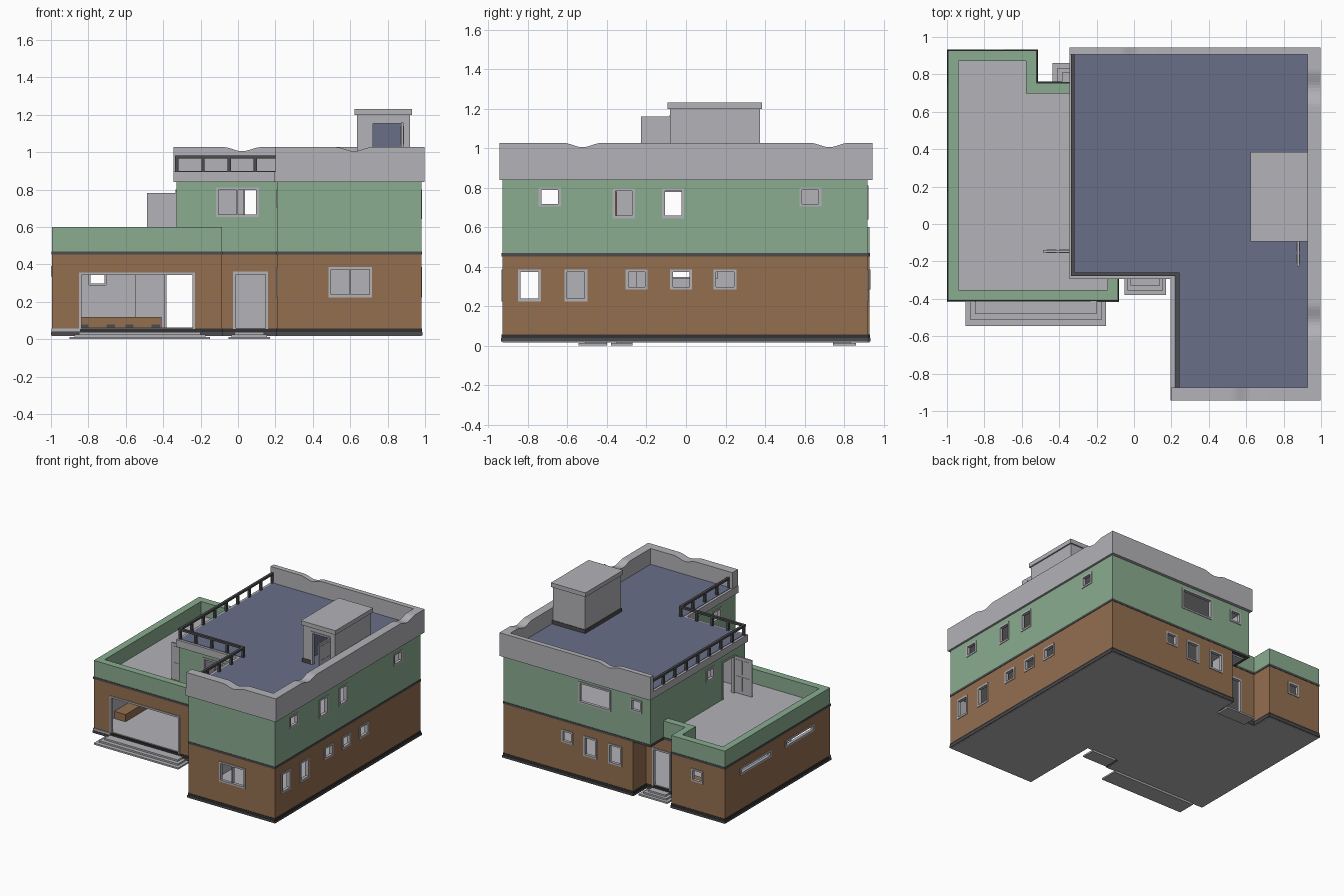
import bpy, bmesh, math
from mathutils import Vector, Matrix

if "Cube" in bpy.data.objects:
    bpy.data.objects.remove(bpy.data.objects["Cube"])


def colour(name, r, g, b):
    lin = [((v / 255 + 0.055) / 1.055) ** 2.4 for v in (r, g, b)]
    m = bpy.data.materials.new(name)
    m.use_nodes = True
    m.diffuse_color = (*lin, 1)
    m.node_tree.nodes["Principled BSDF"].inputs["Base Color"].default_value = (*lin, 1)
    return m


brown = colour("brown_wall", 148, 111, 80)
green = colour("green_wall", 138, 172, 144)
grey = colour("light_grey", 179, 178, 183)
dark = colour("dark_trim", 76, 76, 78)
black = colour("black_trim", 50, 50, 51)
blue = colour("blue_floor", 105, 111, 137)


def finish(name, bm, *mats):
    mesh = bpy.data.meshes.new(name)
    bm.to_mesh(mesh)
    bm.free()
    for m in mats:
        mesh.materials.append(m)
    ob = bpy.data.objects.new(name, mesh)
    bpy.context.collection.objects.link(ob)
    return ob


def add_box(bm, lo, hi, matrix=Matrix()):
    lo, hi = Vector(lo), Vector(hi)
    m = matrix @ Matrix.Translation((lo + hi) / 2) @ Matrix.Diagonal((*(hi - lo), 1))
    verts = bmesh.ops.create_cube(bm, size=1, matrix=m)["verts"]
    return {f for v in verts for f in v.link_faces}


def box(name, lo, hi, mat):
    bm = bmesh.new()
    add_box(bm, lo, hi)
    return finish(name, bm, mat)


def offset(pts, d):
    # move every side of a right-angled outline outward by d
    out = []
    for i, p in enumerate(pts):
        a = (Vector(p) - Vector(pts[i - 1])).normalized()
        b = (Vector(pts[(i + 1) % len(pts)]) - Vector(p)).normalized()
        out.append((p[0] + d * (a.y + b.y), p[1] - d * (a.x + b.x)))
    return out


def prism(name, pts, shift, mat):
    bm = bmesh.new()
    face = bm.faces.new([bm.verts.new(p) for p in pts])
    new = bmesh.ops.extrude_face_region(bm, geom=[face])["geom"]
    bmesh.ops.translate(bm, vec=shift, verts=[v for v in new if isinstance(v, bmesh.types.BMVert)])
    bmesh.ops.recalc_face_normals(bm, faces=bm.faces)
    return finish(name, bm, mat)


def slab(name, pts, z0, z1, mat):
    return prism(name, [(x, y, z0) for x, y in pts], (0, 0, z1 - z0), mat)


def walls(name, pts, z0, z1, outer, inner, openings={}, t=0.03, closed=True, frames=True):
    """Walls along an outline; openings[side] lists (from, to, bottom, top)."""
    bm, fr = bmesh.new(), bmesh.new()
    n = len(pts)
    for i in range(n if closed else n - 1):
        p, q = Vector(pts[i]), Vector(pts[(i + 1) % n])
        d = (q - p).normalized()
        m = Matrix(((d.x, d.y, 0, p.x), (d.y, -d.x, 0, p.y), (0, 0, 1, 0), (0, 0, 0, 1)))
        length = end = (q - p).length
        if closed or i < n - 2:
            nxt = Vector(pts[(i + 2) % n]) - q
            if d.x * nxt.y - d.y * nxt.x < 0:
                end += t
        holes = []
        for a, b, lo, hi in openings.get(i, []):
            k = 0 if abs(d.x) > 0.5 else 1
            u, v = sorted((abs(a - p[k]), abs(b - p[k])))
            holes.append((u, v, max(lo, z0), min(hi, z1)))
        faces, cur = set(), 0
        for u, v, lo, hi in sorted(holes):
            parts = [(cur, u, z0, z1), (u, v, z0, lo), (u, v, hi, z1)]
            cur = v
            for a, b, c, e in parts:
                if b - a > 0.001 and e - c > 0.001:
                    faces |= add_box(bm, (a, -t, c), (b, 0, e), m)
            # frame around the opening
            w, o, y0, y1 = 0.008, 0.006, -0.02, 0.005
            bars = [(u - o, u + w, lo, hi), (v - w, v + o, lo, hi), (u - o, v + o, hi - w, hi + o)]
            if lo > z0 + 0.05:
                bars.append((u - o, v + o, lo - o, lo + w))
                if 0.2 < v - u < 0.25:
                    bars.append(((u + v - w) / 2, (u + v + w) / 2, lo, hi))
            for a, b, c, e in bars:
                add_box(fr, (a, y0, c), (b, y1, e), m)
        faces |= add_box(bm, (cur, -t, z0), (end, 0, z1), m)
        out = Vector((d.y, -d.x))
        # inside faces, reveals and hidden wall ends take the inner colour
        for f in faces:
            c = f.calc_center_median().xy - p
            along, depth = c.dot(d), -c.dot(out)
            reveal = any(u - 0.001 < along < v + 0.001 for u, v, _, _ in holes)
            if depth > t - 0.001 or (reveal and depth > 0.001) or along > length + 0.001:
                f.material_index = 1
    bmesh.ops.recalc_face_normals(bm, faces=bm.faces)
    bmesh.ops.recalc_face_normals(fr, faces=fr.faces)
    finish(name, bm, outer, inner)
    if frames and openings:
        finish(name + "_frames", fr, grey)
    else:
        fr.free()


ground = [(-.995, -.41), (-.085, -.41), (-.085, -.28), (.21, -.28), (.21, -.93), (.98, -.93),
          (.98, .92), (-.175, .92), (-.175, .755), (-.52, .755), (-.52, .928), (-.995, .928)]
upper = [(-.33, -.28), (.21, -.28), (.21, -.93), (.98, -.93), (.98, .92), (-.33, .92)]

# Base and ground storey
slab("underside", ground, .016, .021, grey)
slab("base_plinth", offset(ground, .006), .02, .038, dark)
slab("base_course", offset(ground, .003), .038, .056, black)
slab("ground_floor", offset(ground, -.01), .05, .062, grey)
box("garage_kerb", (-.998, -.416, .04), (-.845, -.4, .058), grey)
TALL, LOW = (.23, .38), (.29, .38)
walls("ground_walls", ground, .055, .455, brown, grey, {
    0: [(-.845, -.235, .05, .35)],
    2: [(-.02, .155, .05, .355)],
    3: [(-.845, -.74, *TALL)],
    4: [(.49, .71, *TALL)],
    5: [(-.845, -.74, *TALL), (-.61, -.505, *TALL), (-.3, -.2, *LOW),
        (-.075, .025, *LOW), (.145, .25, *LOW)],
    6: [(.367, .456, *LOW), (.154, .26, *TALL), (-.07, .04, *TALL)],
    8: [(-.39, -.235, .05, .355)],
    10: [(-.796, -.705, *LOW)],
    11: [(.35, .73, .34, .385), (-.2, .16, .34, .385)]})

# Floor band and upper storey
for name, pts in (("lower", ground), ("upper", upper)):
    slab(name + "_floor_band", offset(pts, .003), .452, .47, dark)
    slab(name + "_floor_slab", offset(pts, -.029), .44, .485, grey)
walls("upper_walls", upper, .468, .845, green, grey, {
    0: [(-.112, .105, .66, .805)],
    1: [(-.74, -.64, .71, .795)],
    3: [(-.74, -.64, .71, .795), (-.365, -.265, .65, .79), (-.115, -.015, .65, .79),
        (.58, .68, .71, .795)],
    4: [(.03, .305, .645, .805), (-.246, -.157, .705, .795)],
    5: [(-.14, .01, .48, .785), (.12, .21, .705, .795)]})
box("inner_door", (.3, -.365, .485), (.45, -.35, .78), brown)

# Terrace parapet
walls("terrace_parapet", [(-.33, .755), (-.52, .755), (-.52, .928), (-.995, .928), (-.995, -.41),
      (-.085, -.41), (-.085, -.28)], .468, .6, green, green, t=.057, closed=False)

# Roof
roof = offset(upper, .014)
slab("roof_slab", roof, .84, .897, grey)
slab("roof_floor", offset(roof, -.02), .893, .9, blue)


def parapet(name, a, b, thick, dips):
    """Upright strip from a to b whose top edge has shallow curved dips."""
    a, b = Vector(a), Vector(b)
    d = (b - a).normalized()
    top = [(0, 1.027)]
    for c in dips:
        for i in range(13):
            s = i / 6 - 1
            top.append((c + s * .1, 1.027 - .011 * (1 + math.cos(math.pi * s))))
    top += [((b - a).length, 1.027), ((b - a).length, .84), (0, .84)]
    pts = [(a.x + d.x * u, a.y + d.y * u, z) for u, z in top]
    prism(name, pts, (-d.y * thick, d.x * thick, 0), grey)


parapet("front_parapet", (.2, -.944), (.997, -.944), .07, [.42])
parapet("side_parapet", (.997, -.944), (.997, .945), .07, [.42, 1.67])
parapet("back_parapet", (.997, .945), (-.344, .945), .04, [.975])

# Roof railing
bm = bmesh.new()
corners = [Vector(c) for c in ((-.327, .905), (-.327, -.268), (.233, -.268), (.233, -.875))]
for p, q, count in zip(corners, corners[1:], (8, 4, 4)):
    lo, hi = (min(p.x, q.x), min(p.y, q.y)), (max(p.x, q.x), max(p.y, q.y))
    add_box(bm, (lo[0] - .01, lo[1] - .01, .967), (hi[0] + .01, hi[1] + .01, .983))
    for i in range(count + 1):
        c = p.lerp(q, i / count)
        add_box(bm, (c.x - .009, c.y - .009, .895), (c.x + .009, c.y + .009, .97))
finish("roof_railing", bm, dark)

# Stair house on the roof
house = [(.635, -.082), (.92, -.082), (.92, .375), (.635, .375)]
door = {0: [(.715, .88, .895, 1.16)]}
walls("stair_house_walls", house, .895, 1.2, grey, blue, door, t=.015)
walls("stair_house_skirting", offset(house, .004), .895, .93, dark, dark, door, t=.01, frames=False)
slab("stair_house_roof", offset(house, .011), 1.198, 1.232, grey)


def door_leaf(name, lo, hi, axis):
    """Door with four raised panels on both sides; axis is its thin direction."""
    bm = bmesh.new()
    add_box(bm, lo, hi)
    k = 1 - axis
    w, h = hi[k] - lo[k], hi[2] - lo[2]
    for i in range(2):
        for j in range(2):
            a, b = list(lo), list(hi)
            a[axis], b[axis] = lo[axis] - .003, hi[axis] + .003
            a[k], b[k] = lo[k] + w * (.12 + .42 * i), lo[k] + w * (.46 + .42 * i)
            a[2], b[2] = lo[2] + h * (.08 + .45 * j), lo[2] + h * (.47 + .45 * j)
            add_box(bm, a, b)
    finish(name, bm, grey)


# Doors
door_leaf("roof_door", (.872, -.228, .905), (.884, -.08, 1.16), 0)
door_leaf("terrace_door", (-.487, -.152, .49), (-.33, -.14, .783), 1)
door_leaf("front_door", (-.012, -.268, .06), (.147, -.258, .347), 1)

# Entrance steps
for i in range(3):
    s, z0, z1 = .025 * i, .013 * i, .013 * (i + 1)
    box("garage_step", (-.9 + s, -.545 + s * 1.3, z0), (-.15 - s, -.4, z1), grey)
    box("front_step", (-.05 + s * .6, -.38 + s, z0), (.17 - s * .6, -.27, z1), grey)
    box("back_step", (-.435 + s, .745, z0), (-.18 - s, .86 - s, z1), grey)

# Low benches inside the garage, the back one on dark feet
box("side_bench", (-.96, -.2, .06), (-.86, .5, .12), brown)
box("back_bench", (-.86, .55, .06), (-.41, .63, .12), brown)
for x in (-.82, -.68, -.58, -.44):
    box("bench_foot", (x - .022, .544, .06), (x + .022, .56, .08), dark)
